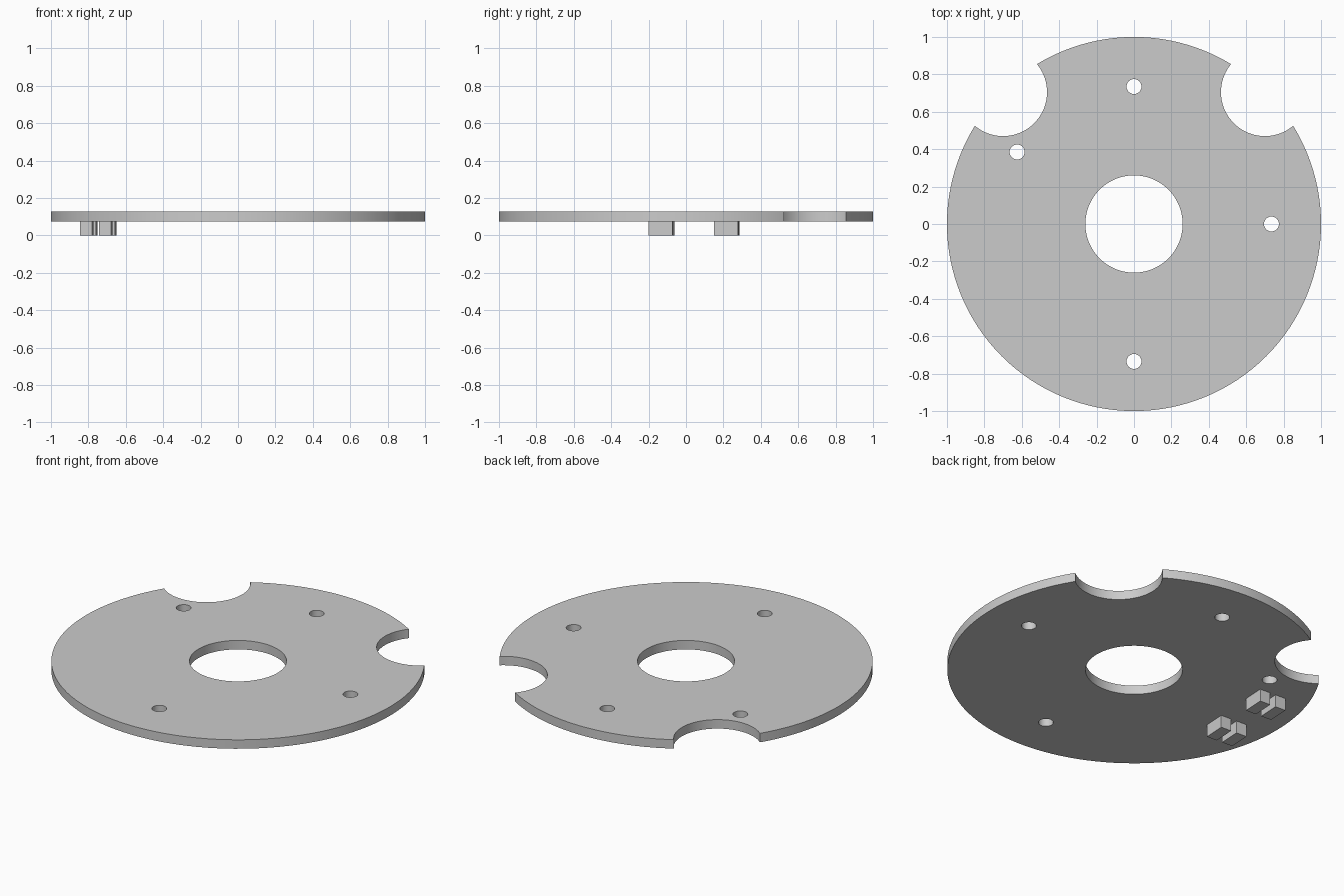
import bpy, bmesh, math
from mathutils import Matrix, Vector

cube = bpy.data.objects.get("Cube")
if cube:
    bpy.data.objects.remove(cube, do_unlink=True)

PLATE_BOTTOM, PLATE_TOP = 0.073, 0.126

grey = bpy.data.materials.new("light grey")
grey.use_nodes = True
colour = (0.6, 0.6, 0.6, 1)
grey.diffuse_color = colour
grey.node_tree.nodes["Principled BSDF"].inputs["Base Color"].default_value = colour


def make_object(name, bm):
    mesh = bpy.data.meshes.new(name)
    bm.to_mesh(mesh)
    bm.free()
    mesh.materials.append(grey)
    obj = bpy.data.objects.new(name, mesh)
    bpy.context.collection.objects.link(obj)
    return obj


def add_cylinder(bm, x, y, radius, low, high, sides):
    bmesh.ops.create_cone(bm, cap_ends=True, segments=sides, radius1=radius,
                          radius2=radius, depth=high - low,
                          matrix=Matrix.Translation((x, y, (low + high) / 2)))


# Round plate
bm = bmesh.new()
add_cylinder(bm, 0, 0, 1, PLATE_BOTTOM, PLATE_TOP, 128)
plate = make_object("plate", bm)

# Cutter: centre bore, two rim notches and four screw holes
bm = bmesh.new()
cuts = [(0, 0, 0.26, 96)]
cuts += [(side * 0.7, 0.705, 0.235, 96) for side in (-1, 1)]
cuts += [(x, y, 0.04, 32) for x, y in
         ((0, 0.735), (0.735, 0), (0, -0.735), (-0.625, 0.385))]
for x, y, radius, sides in cuts:
    add_cylinder(bm, x, y, radius, -0.1, 0.3, sides)
cutter = make_object("hole_cutter", bm)
cutter.hide_render = True

cut = plate.modifiers.new("holes", "BOOLEAN")
cut.operation = "DIFFERENCE"
cut.solver = "EXACT"
cut.object = cutter
bpy.ops.object.select_all(action="DESELECT")
plate.select_set(True)
bpy.context.view_layer.objects.active = plate
bpy.ops.object.modifier_apply(modifier=cut.name)
bpy.data.objects.remove(cutter, do_unlink=True)
bpy.ops.object.shade_smooth_by_angle(angle=math.radians(30))

# Two pairs of slightly turned blocks under the plate
turn = Matrix.Rotation(math.radians(-3.3), 4, "Z")
for pair, centre in (("front", (-0.758, -0.131)), ("back", (-0.738, 0.218))):
    for side, offset in (("outer", -0.051), ("inner", 0.051)):
        bm = bmesh.new()
        bmesh.ops.create_cube(bm, size=1)
        bmesh.ops.scale(bm, vec=(0.066, 0.128, PLATE_BOTTOM), verts=bm.verts)
        bmesh.ops.translate(bm, vec=(offset, 0, PLATE_BOTTOM / 2), verts=bm.verts)
        bmesh.ops.transform(bm, matrix=turn, verts=bm.verts)
        bmesh.ops.translate(bm, vec=Vector((*centre, 0)), verts=bm.verts)
        make_object(f"{pair}_{side}_block", bm)
